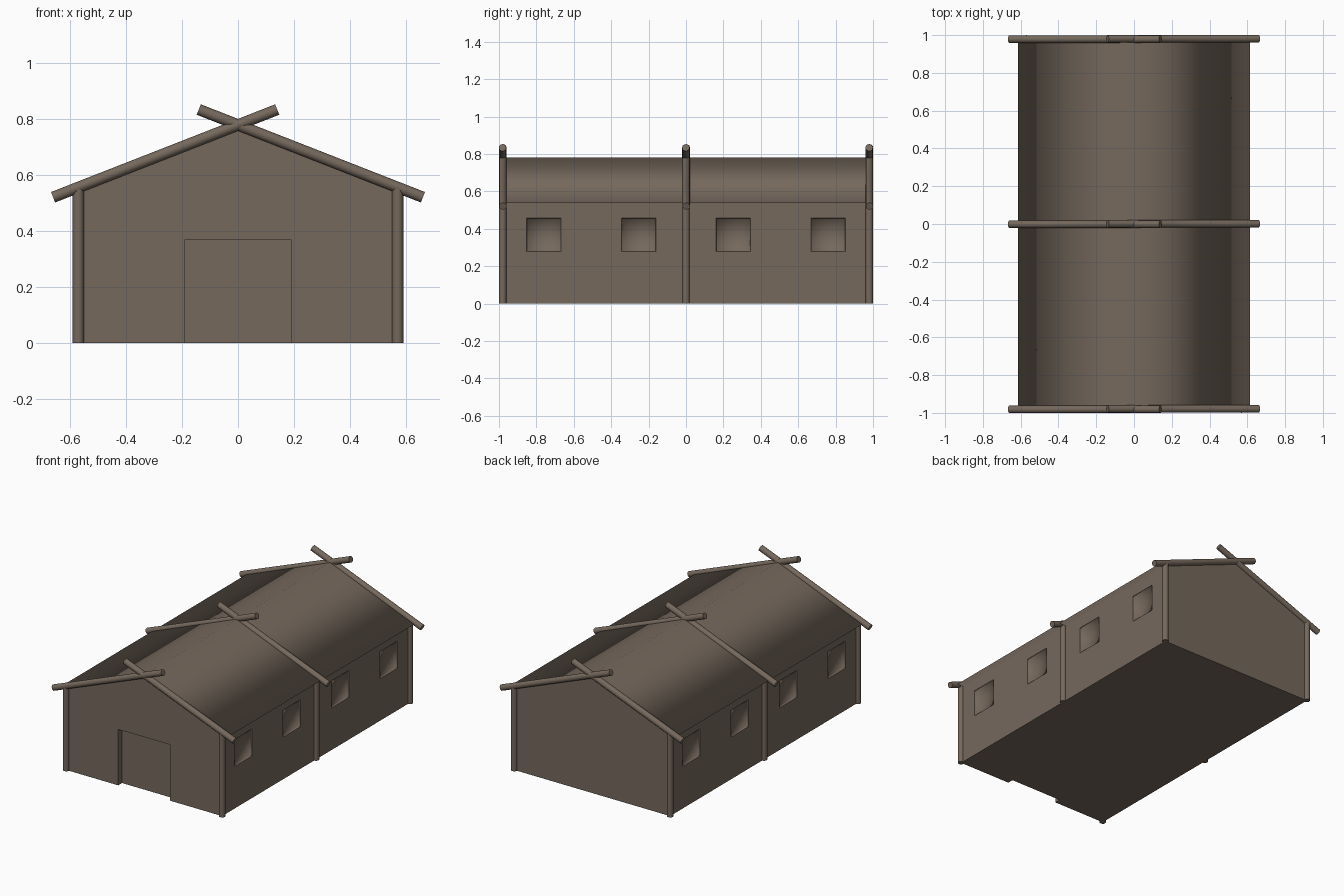
import bpy, bmesh, math
from mathutils import Vector

if "Cube" in bpy.data.objects:
    bpy.data.objects.remove(bpy.data.objects["Cube"])

mat = bpy.data.materials.new("weathered_brown_wood")
mat.diffuse_color = (0.180, 0.140, 0.108, 1)
mat.use_nodes = True
mat.node_tree.nodes["Principled BSDF"].inputs["Base Color"].default_value = mat.diffuse_color

W, D = 0.57, 0.98            # wall half width, half depth
EAVE_X, EAVE_Z, RIDGE = 0.615, 0.537, 0.782
WALL_Z = 0.552
DOOR_X, DOOR_Z, DOOR_D = 0.19, 0.37, 0.04


def make_object(name, bm):
    me = bpy.data.meshes.new(name)
    bm.to_mesh(me)
    bm.free()
    me.materials.append(mat)
    ob = bpy.data.objects.new(name, me)
    bpy.context.collection.objects.link(ob)
    return ob


def face(bm, pts):
    return bm.faces.new([bm.verts.new(p) for p in pts])


def log(name, a, b, r=0.02, sides=12):
    """Round timber between two points."""
    a, b = Vector(a), Vector(b)
    bm = bmesh.new()
    bmesh.ops.create_cone(bm, cap_ends=True, segments=sides, radius1=r, radius2=r,
                          depth=(b - a).length)
    for f in bm.faces:
        f.smooth = len(f.verts) == 4
    for e in bm.edges:
        e.smooth = all(len(f.verts) == 4 for f in e.link_faces)
    ob = make_object(name, bm)
    ob.location = (a + b) / 2
    ob.rotation_mode = 'QUATERNION'
    ob.rotation_quaternion = (b - a).to_track_quat('Z', 'Y')


# walls: side grids with window cells
bm = bmesh.new()
centres = (-0.76, -0.253, 0.253, 0.76)
ys = [-D] + [c + s * 0.1 for c in centres for s in (-1, 1)] + [D]
zs = [0, 0.27, 0.465, WALL_Z]
windows = []
for s in (-1, 1):
    for i in range(len(ys) - 1):
        for j in range(3):
            q = [(s * W, ys[i], zs[j]), (s * W, ys[i + 1], zs[j]),
                 (s * W, ys[i + 1], zs[j + 1]), (s * W, ys[i], zs[j + 1])]
            f = face(bm, q if s > 0 else q[::-1])
            if j == 1 and i % 2 == 1:
                windows.append(f)

# front gable with recessed doorway, plain back gable, floor
x, z, yb = DOOR_X, DOOR_Z, -D + DOOR_D
for pts in ([(-W, 0), (-x, 0), (-x, z), (-W, WALL_Z)],
            [(x, 0), (W, 0), (W, WALL_Z), (x, z)],
            [(-x, z), (x, z), (0, RIDGE - 0.003)],
            [(-W, WALL_Z), (-x, z), (0, RIDGE - 0.003)],
            [(x, z), (W, WALL_Z), (0, RIDGE - 0.003)]):
    face(bm, [(p, -D, q) for p, q in pts])
face(bm, [(-x, yb, 0), (x, yb, 0), (x, yb, z), (-x, yb, z)])
face(bm, [(-x, -D, 0), (-x, yb, 0), (-x, yb, z), (-x, -D, z)])
face(bm, [(x, yb, 0), (x, -D, 0), (x, -D, z), (x, yb, z)])
face(bm, [(-x, yb, z), (x, yb, z), (x, -D, z), (-x, -D, z)])
face(bm, [(W, D, 0), (-W, D, 0), (-W, D, WALL_Z), (0, D, RIDGE - 0.003), (W, D, WALL_Z)])
face(bm, [(-W, -D, 0), (-W, D, 0), (W, D, 0), (W, yb, 0), (x, yb, 0),
          (-x, yb, 0), (-W, yb, 0)][:2] + [(W, D, 0), (W, -D, 0), (x, -D, 0),
          (x, yb, 0), (-x, yb, 0), (-x, -D, 0)])
bmesh.ops.remove_doubles(bm, verts=bm.verts[:], dist=0.0005)

# window frames and sunken panes
bmesh.ops.inset_individual(bm, faces=windows, thickness=0.012, depth=0)
bmesh.ops.inset_individual(bm, faces=windows, thickness=0.004, depth=-0.012)
bmesh.ops.poke(bm, faces=windows)

# soft shading only over the wall corners and inside the windows
for f in bm.faces:
    f.smooth = True
for e in bm.edges:
    a, b = e.verts
    corner = all(abs(abs(v.co.x) - W) < 0.001 and abs(abs(v.co.y) - D) < 0.001 for v in (a, b))
    corner = corner and abs(a.co.z - b.co.z) > 0.01
    ang = e.calc_face_angle(0)
    sunken = min(abs(a.co.x), abs(b.co.x)) > 0.5 and max(abs(a.co.x), abs(b.co.x)) < W - 0.005
    e.smooth = corner or sunken or ang < 0.3
make_object("walls", bm)

# roof: softly shaded ridge with eaves
bm = bmesh.new()
prof = [(-EAVE_X, EAVE_Z), (EAVE_X, EAVE_Z), (0, RIDGE)]
for i in range(3):
    (ax, az), (bx, bz) = prof[i], prof[(i + 1) % 3]
    face(bm, [(ax, D, az), (ax, -D, az), (bx, -D, bz), (bx, D, bz)]).smooth = True
bmesh.ops.remove_doubles(bm, verts=bm.verts[:], dist=0.0005)
bmesh.ops.recalc_face_normals(bm, faces=bm.faces[:])
make_object("roof", bm)

# three frames of posts and crossed rafters
for name, y in (("front", -0.98), ("middle", 0.0), ("back", 0.98)):
    for side, s in (("left", -1), ("right", 1)):
        log(f"{name}_{side}_post", (s * W, y, 0), (s * W, y, 0.55))
        dy = -0.001 if s < 0 else 0.001
        log(f"{name}_{side}_rafter", (s * 0.66, y + dy, 0.521), (-s * 0.14, y + dy, 0.834))
